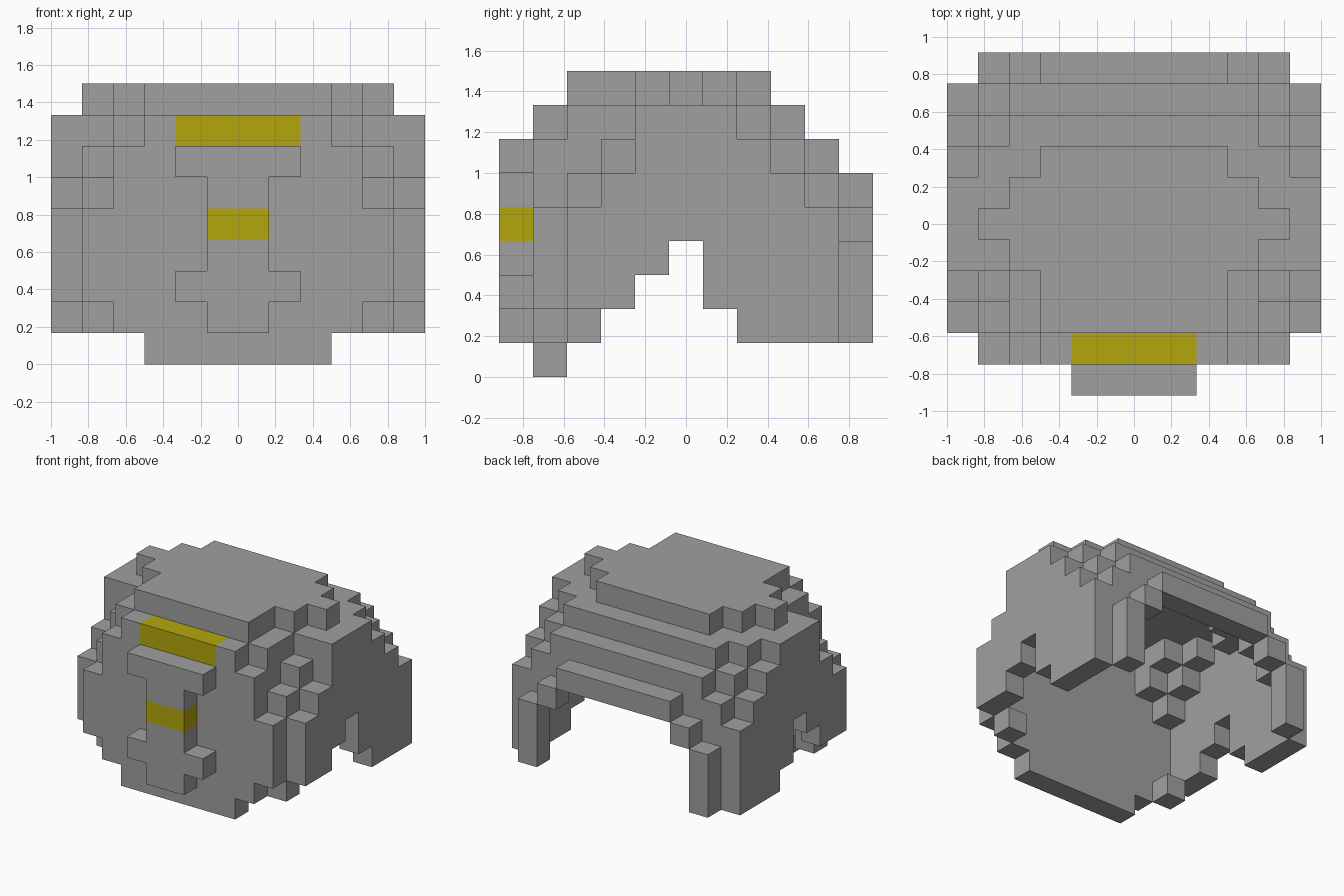
import bpy
import bmesh

cube = bpy.data.objects.get("Cube")
if cube:
    bpy.data.objects.remove(cube, do_unlink=True)

U = 1 / 6          # block size
Y0 = -5.5 * U      # front edge of row 0


def material(name, rgb):
    mat = bpy.data.materials.new(name)
    mat.use_nodes = True
    mat.diffuse_color = (*rgb, 1)
    bsdf = mat.node_tree.nodes["Principled BSDF"]
    bsdf.inputs["Base Color"].default_value = (*rgb, 1)
    bsdf.inputs["Roughness"].default_value = 0.8
    return mat


grey = material("Stone Grey", (0.35, 0.35, 0.35))
yellow = material("Mustard Yellow", (0.45, 0.38, 0.004))

# Top block of each column, rows 1 (front) to 10 (back); -1 is no column
CENTRE = (7, 8, 8, 8, 8, 8, 8, 7, 6, 5)
TOPS = (CENTRE, CENTRE, CENTRE,
        (6, 7, 7, 8, 8, 8, 7, 7, 6, 4),
        (4, 5, 6, 7, 8, 7, 7, 6, 5, 3),
        (-1, 4, 5, 7, 7, 7, 6, 5, 4, -1))
# Lowest block of the arched side wall, same rows
SIDE_BOTTOM = (9, 2, 2, 3, 4, 2, 1, 1, 1, 9)
# Lowest block of the front wall and of the back rim, from centre to side
FRONT_BOTTOM = (0, 0, 0, 1, 2, 9)
BACK_BOTTOM = (5, 5, 5, 4, 1, 9)


def top(m, j):
    if m > 5 or not 1 <= j <= 10:
        return -1
    return TOPS[max(m, 0)][j - 1]


def bottom(m, j):
    if m == 5:
        return SIDE_BOTTOM[j - 1]
    if j == 1:
        return FRONT_BOTTOM[m]
    if j == 10:
        return BACK_BOTTOM[m]
    return 1


def is_shell(m, j, k):
    """Keep a block only if its top or one of its sides is on the outside."""
    if not bottom(m, j) <= k <= top(m, j):
        return False
    sides = ((m + 1, j), (m - 1, j), (m, j + 1), (m, j - 1))
    return k == top(m, j) or any(k > top(a, b) for a, b in sides)


def part_name(m, j, k):
    if j == 1:
        return "brow_band" if k == 7 and m < 2 else "front_wall"
    if j == 10:
        return "back_rim"
    return "side_wall" if m == 5 else "stepped_crown"


# Half of the hollow shell, one block thick
cells = {(m, j, k): part_name(m, j, k)
         for m in range(6) for j in range(1, 11) for k in range(9)
         if is_shell(m, j, k)}
cells[(4, 2, 1)] = "front_wall"     # lower corner block

# Raised crest on the front wall: half width at each level
for k, width in enumerate((1, 2, 1, 1, 1, 2), start=1):
    for m in range(width):
        cells[(m, 0, k)] = "crest_gem" if k == 4 else "front_crest"

# Corners of the six block sides, keyed by direction
SIDES = {
    (1, 0, 0): ((1, 0, 0), (1, 1, 0), (1, 1, 1), (1, 0, 1)),
    (-1, 0, 0): ((0, 0, 0), (0, 0, 1), (0, 1, 1), (0, 1, 0)),
    (0, 1, 0): ((0, 1, 0), (0, 1, 1), (1, 1, 1), (1, 1, 0)),
    (0, -1, 0): ((0, 0, 0), (1, 0, 0), (1, 0, 1), (0, 0, 1)),
    (0, 0, 1): ((0, 0, 1), (1, 0, 1), (1, 1, 1), (0, 1, 1)),
    (0, 0, -1): ((0, 0, 0), (0, 1, 0), (1, 1, 0), (1, 0, 0)),
}


def build_part(name, mat):
    """Skin the exposed sides of a part's blocks, then mirror across x."""
    bm = bmesh.new()
    verts = {}
    for cell, owner in cells.items():
        if owner != name:
            continue
        for step, corners in SIDES.items():
            near = tuple(c + s for c, s in zip(cell, step))
            if near in cells or near[0] < 0:
                continue
            loop = []
            for corner in corners:
                p = tuple(c + d for c, d in zip(cell, corner))
                if p not in verts:
                    verts[p] = bm.verts.new((p[0] * U, Y0 + p[1] * U, p[2] * U))
                loop.append(verts[p])
            bm.faces.new(loop)
    mesh = bpy.data.meshes.new(name)
    bm.to_mesh(mesh)
    bm.free()
    mesh.materials.append(mat)
    obj = bpy.data.objects.new(name, mesh)
    bpy.context.collection.objects.link(obj)
    obj.modifiers.new("Mirror", 'MIRROR').use_axis[0] = True


for part in ("stepped_crown", "side_wall", "front_wall", "back_rim", "front_crest"):
    build_part(part, grey)
for part in ("brow_band", "crest_gem"):
    build_part(part, yellow)
